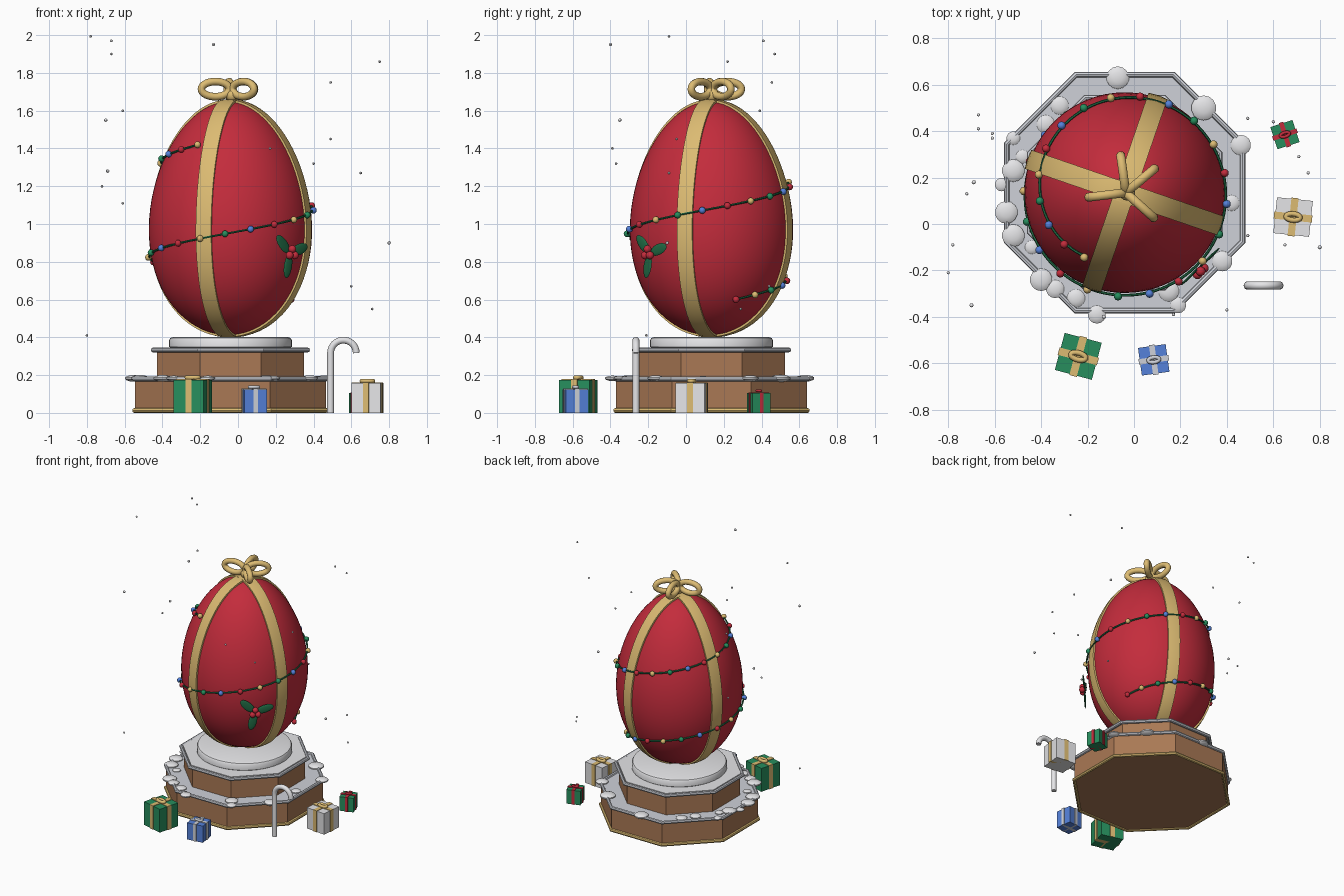
import bpy, bmesh, math
from math import sin, cos, pi, radians, sqrt
from mathutils import Vector, Matrix

cube = bpy.data.objects.get("Cube")
if cube:
    bpy.data.objects.remove(cube, do_unlink=True)

CX, CY = -0.04, 0.135                  # axis of stand and egg
EGG_MID, EGG_HALF, EGG_R = 1.03, 0.62, 0.43


def material(name, r, g, b):
    m = bpy.data.materials.new(name)
    m.use_nodes = True
    m.diffuse_color = (r, g, b, 1)
    m.node_tree.nodes["Principled BSDF"].inputs["Base Color"].default_value = (r, g, b, 1)
    return m


red = material("festive red", .55, .025, .045)
gold = material("gold", .72, .50, .17)
brown = material("warm wood", .40, .19, .09)
green = material("gift green", .02, .27, .11)
holly = material("holly green", .015, .15, .06)
blue = material("gift blue", .09, .22, .70)
white = material("snow white", .84, .84, .86)
silver = material("silver", .62, .64, .69)


def finish(name, bm, mat, matrix=Matrix(), smooth=True):
    bmesh.ops.recalc_face_normals(bm, faces=bm.faces)
    mesh = bpy.data.meshes.new(name)
    bm.to_mesh(mesh)
    bm.free()
    mesh.transform(matrix)
    mesh.materials.append(mat)
    ob = bpy.data.objects.new(name, mesh)
    bpy.context.collection.objects.link(ob)
    if smooth:
        bpy.ops.object.select_all(action='DESELECT')
        ob.select_set(True)
        bpy.context.view_layer.objects.active = ob
        bpy.ops.object.shade_smooth_by_angle(angle=radians(40))
    return ob


def place(loc, rot=0, scale=(1, 1, 1)):
    return Matrix.Translation(loc) @ Matrix.Rotation(rot, 4, 'Z') @ Matrix.Diagonal((*scale, 1))


def ball(name, loc, scale, mat, seg=14, matrix=None):
    bm = bmesh.new()
    bmesh.ops.create_uvsphere(bm, u_segments=seg, v_segments=max(6, seg // 2), radius=1)
    return finish(name, bm, mat, matrix or place(loc, 0, scale))


def box(name, loc, size, mat, rot=0):
    bm = bmesh.new()
    bmesh.ops.create_cube(bm, size=1)
    return finish(name, bm, mat, place(loc, rot, size), False)


def lathe(name, profile, mat, sides, turn=0.0):
    """Closed solid of revolution from (radius, height) pairs."""
    bm = bmesh.new()
    rings = [[bm.verts.new((r * cos(turn + 2 * pi * i / sides), r * sin(turn + 2 * pi * i / sides), z))
              for i in range(sides)] for r, z in profile]
    for a, b in zip(rings, rings[1:]):
        for i in range(sides):
            j = (i + 1) % sides
            bm.faces.new((a[i], a[j], b[j], b[i]))
    bm.faces.new(rings[0])
    bm.faces.new(rings[-1])
    return finish(name, bm, mat, place((CX, CY, 0)))


def tube(name, points, radius, mat, closed=False, up=Vector((0, 0, 1)), sides=10):
    """Round tube swept along a list of points."""
    bm = bmesh.new()
    n, rings = len(points), []
    for k, p in enumerate(points):
        nxt = points[(k + 1) % n] if closed or k < n - 1 else p
        prv = points[k - 1] if closed or k else p
        t = (nxt - prv).normalized()
        side = t.cross(up).normalized()
        top = side.cross(t)
        rings.append([bm.verts.new(p + radius * (cos(a) * side + sin(a) * top))
                      for a in (2 * pi * i / sides for i in range(sides))])
    for a, b in zip(rings, rings[1:] + rings[:1] if closed else rings[1:]):
        for i in range(sides):
            j = (i + 1) % sides
            bm.faces.new((a[i], a[j], b[j], b[i]))
    if not closed:
        bm.faces.new(rings[0])
        bm.faces.new(rings[-1])
    return finish(name, bm, mat)


def loop(name, centre, u, v, a, b, radius, mat, n=28):
    """Elliptical ring spanned by directions u and v."""
    pts = [centre + a * cos(2 * pi * i / n) * u + b * sin(2 * pi * i / n) * v for i in range(n)]
    return tube(name, pts, radius, mat, True, u.cross(v))


def egg_radius(z):
    t = max(-1, min(1, (z - EGG_MID) / EGG_HALF))
    return EGG_R * sqrt(1 - t * t) * (1 - 0.1 * t)


# Octagonal stand with trims
E = pi / 8
lathe("lower_tier", [(.547, .01), (.547, .175)], brown, 8, E)
lathe("upper_tier", [(.422, .17), (.422, .33)], brown, 8, E)
lathe("upper_snow_layer", [(.43, .33), (.43, .345)], white, 8, E)


def trim(name, r, z, thick, mat):
    ring = [(r + thick * cos(a), z + thick * sin(a)) for a in (2 * pi * i / 8 for i in range(9))]
    lathe(name, ring, mat, 8, E)


trim("base_gold_trim", .55, .013, .013, gold)
trim("lower_silver_trim", .55, .18, .013, silver)
trim("upper_silver_trim", .443, .333, .013, silver)
lathe("snow_cushion", [(.31, .34), (.325, .35), (.325, .385), (.318, .397), (.30, .403)], white, 48)

# Flattened snow heaps on the lower rim
heaps = [(-.07, .63, 5), (.3, .5, 5.5), (.46, .34, 4.5), (-.32, .51, 4), (-.38, .43, 4), (-.52, .37, 3),
         (-.48, .29, 3), (-.52, .23, 5), (-.57, .17, 3), (-.55, .05, 5), (-.52, -.05, 5), (-.44, -.1, 3),
         (-.4, -.24, 5), (-.34, -.28, 4), (-.25, -.32, 4), (-.16, -.39, 4), (.19, -.35, 3.5),
         (.15, -.29, 4.5), (.38, -.16, 4.5), (.42, .09, 3.5)]
for x, y, r in heaps:
    ball("snow_heap", (x, y, .183), (r / 100, r / 100, r / 280), white)

# Egg
rows = [EGG_MID - EGG_HALF * cos(pi * i / 40) for i in range(41)]
lathe("egg", [(max(egg_radius(z), .002), z) for z in rows], red, 64)

# Two crossing ribbons wrapped over the egg
for k in range(2):
    bm = bmesh.new()
    path = [(egg_radius(z), z) for z in rows]
    path += [(-r, z) for r, z in reversed(path[1:-1])]
    sections = []
    for i, (r, z) in enumerate(path):
        (r0, z0), (r1, z1) = path[i - 1], path[(i + 1) % len(path)]
        out = Vector((z1 - z0, 0, r0 - r1)).normalized()
        sections.append([bm.verts.new(Vector((r, w, z)) + out * d)
                         for w, d in ((-.043, -.012), (-.043, .008), (0, .012), (.043, .008), (.043, -.012))])
    for a, b in zip(sections, sections[1:] + sections[:1]):
        for i in range(5):
            j = (i + 1) % 5
            bm.faces.new((a[i], a[j], b[j], b[i]))
    finish("egg_ribbon", bm, gold, place((CX, CY, 0), radians(71 + 90 * k)))

# Bow on top
UP = Vector((0, 0, 1))
for angle in (-42, 40, 98, 187):
    d = Vector((cos(radians(angle)), sin(radians(angle)), 0))
    loop("bow_loop", Vector((CX + .005, CY, 1.714)) + d * .085, d, UP, .075, .04, .02, gold)
ball("bow_knot", (CX + .01, CY, 1.68), (.035, .035, .035), gold)


# Spiral garland with coloured beads
def garland_point(t, lift):
    a, z = radians(22 + 576 * t), .6 + .82 * t
    r = egg_radius(z) + lift
    return Vector((CX + r * cos(a), CY + r * sin(a), z))


tube("garland_cord", [garland_point(i / 150, .01) for i in range(151)], .006, holly, sides=6)
for i in range(34):
    ball("garland_bead", garland_point(i / 33, .016), (.018,) * 3, (red, gold, green, blue)[i % 4], 10)

# Holly sprig: pointed leaves in a vertical plane, with berries
out = Vector((cos(radians(-46)), sin(radians(-46)), 0))
side = UP.cross(out)
sprig = Vector((CX, CY, .845)) + out * .455
for angle in (17, 137, 257):
    along = cos(radians(angle)) * side + sin(radians(angle)) * UP
    across = out.cross(along)
    frame = Matrix((across * .03, out * .006, along * .065)).transposed().to_4x4()
    ball("holly_leaf", None, None, holly, 12, Matrix.Translation(sprig + along * .07) @ frame)
for angle in (90, 210, 330):
    spot = sprig + out * .016 + .022 * (cos(radians(angle)) * side + sin(radians(angle)) * UP)
    ball("holly_berry", spot, (.021,) * 3, red)


# Wrapped gifts
def gift(name, x, y, s, h, turn, paper, band):
    turn = radians(turn)
    box(name + "_box", (x, y, h / 2), (s, s, h), paper, turn)
    box(name + "_band", (x, y, h / 2 + .002), (s * .2, s + .01, h + .004), band, turn)
    box(name + "_cross_band", (x, y, h / 2 + .002), (s + .01, s * .2, h + .004), band, turn)
    u = Vector((cos(turn), sin(turn), 0))
    loop(name + "_bow", Vector((x, y, h + .012)), u, UP.cross(u), s * .2, s * .09, s * .07, band, 18)


gift("green_gift", -.24, -.57, .165, .175, -15, green, gold)
gift("blue_gift", .085, -.585, .12, .125, 8, blue, silver)
gift("white_gift", .685, .03, .155, .157, -6, white, gold)
gift("small_gift", .65, .385, .1, .105, 18, green, red)

# Candy cane
cane = [Vector((.49, -.265, z)) for z in (0, .15, .3)]
cane += [Vector((.558 - .068 * cos(a), -.265, .317 + .068 * sin(a)))
         for a in (radians(180 * i / 16) for i in range(17))]
tube("candy_cane", cane, .018, white, up=Vector((0, 1, 0)), sides=14)

# Drifting snowflakes
flakes = [(-.78, -.09, 1.993), (-.67, .41, 1.97), (-.67, .47, 1.9), (-.13, -.4, 1.95), (.75, .22, 1.86),
          (.49, .455, 1.75), (-.61, .39, 1.6), (-.7, -.35, 1.55), (.49, -.05, 1.45), (.17, -.39, 1.4),
          (.4, -.37, 1.32), (-.69, .18, 1.28), (.65, -.09, 1.27), (-.72, .13, 1.2), (-.61, .37, 1.11),
          (.8, -.1, .9), (.6, .44, .67), (.71, .29, .55), (-.8, -.21, .41)]
for i, p in enumerate(flakes):
    ball("snowflake", p, (.007 + .002 * (i % 4 == 3),) * 3, white, 8)
